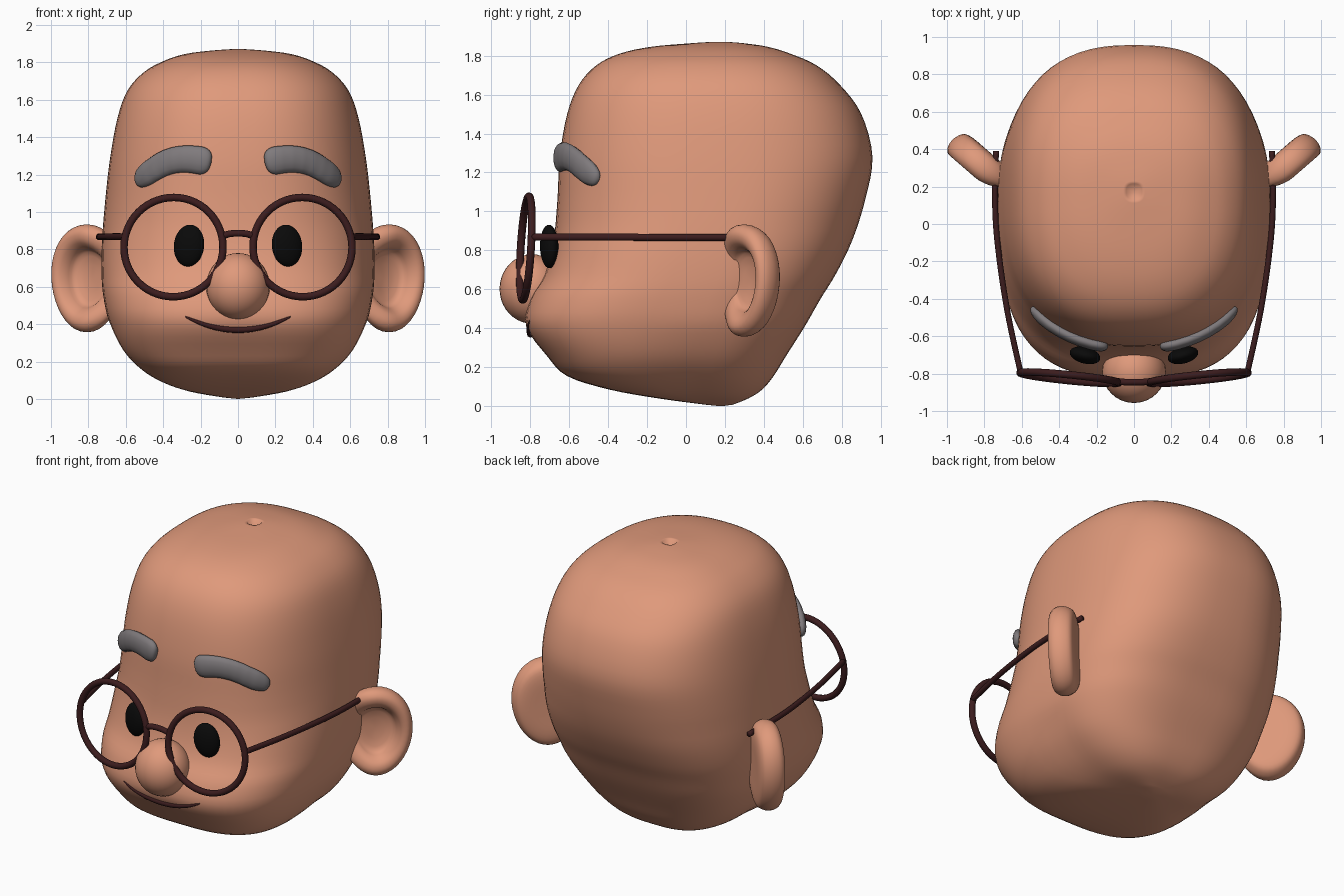
import bpy, bmesh, math
from mathutils import Vector, Matrix

if "Cube" in bpy.data.objects:
    bpy.data.objects.remove(bpy.data.objects["Cube"])


def material(name, rgb):
    m = bpy.data.materials.new(name)
    m.diffuse_color = (*rgb, 1)
    m.use_nodes = True
    m.node_tree.nodes["Principled BSDF"].inputs["Base Color"].default_value = m.diffuse_color
    return m


SKIN = material("skin", (0.74, 0.32, 0.198))
GREY = material("brow_grey", (0.215, 0.197, 0.205))
FRAME = material("dark_brown", (0.045, 0.012, 0.013))
BLACK = material("black", (0.003, 0.003, 0.003))


def finish(bm, name, mat):
    bmesh.ops.recalc_face_normals(bm, faces=bm.faces)
    me = bpy.data.meshes.new(name)
    bm.to_mesh(me)
    bm.free()
    for p in me.polygons:
        p.use_smooth = True
    me.materials.append(mat)
    ob = bpy.data.objects.new(name, me)
    bpy.context.collection.objects.link(ob)
    return ob


def skin_rings(rings, name, mat, start, end):
    """Bridge closed rings of points and close both ends with a pole."""
    bm = bmesh.new()
    vs = [[bm.verts.new(p) for p in r] for r in rings]
    n = len(vs[0])
    for a, b in zip(vs, vs[1:]):
        for i in range(n):
            j = (i + 1) % n
            bm.faces.new((a[i], a[j], b[j], b[i]))
    for ring, pole in ((vs[0], start), (vs[-1], end)):
        c = bm.verts.new(pole)
        for i in range(n):
            bm.faces.new((ring[i], ring[(i + 1) % n], c))
    return finish(bm, name, mat)


def smooth_path(pts, steps):
    """Catmull-Rom interpolation through tuples of any length."""
    out = []
    for i in range(len(pts) - 1):
        p0, p1, p2, p3 = (pts[max(0, min(len(pts) - 1, i + k))] for k in (-1, 0, 1, 2))
        for s in range(steps):
            t = s / steps
            out.append(tuple(
                0.5 * (2 * b + (c - a) * t + (2 * a - 5 * b + 4 * c - d) * t * t
                       + (3 * b - a - 3 * c + d) * t ** 3)
                for a, b, c, d in zip(p0, p1, p2, p3)))
    return out + [tuple(pts[-1])]


def sweep(pts, name, mat, size, depth, sides=14):
    """Sweep an ellipse along a path; size(t) and depth(t) give its half axes."""
    pts = [Vector(p) for p in pts]
    rings, n = [], len(pts)
    for i, p in enumerate(pts):
        tan = (pts[min(i + 1, n - 1)] - pts[max(i - 1, 0)]).normalized()
        side = tan.cross(Vector((0, 0, 1))).normalized()
        up = side.cross(tan)
        t = i / (n - 1)
        rings.append([p + up * size(t) * math.cos(k * math.tau / sides)
                      + side * depth(t) * math.sin(k * math.tau / sides)
                      for k in range(sides)])
    return skin_rings(rings, name, mat, pts[0], pts[-1])


def ellipsoid(name, mat, loc, scale, rot=Matrix()):
    bm = bmesh.new()
    bmesh.ops.create_uvsphere(bm, u_segments=32, v_segments=20, radius=1)
    bm.transform(Matrix.Translation(loc) @ rot @ Matrix.Diagonal((*scale, 1)))
    return finish(bm, name, mat)


# Head: z, front y, back y, half width, y of the widest point
HEAD = [
    (0.008, 0.10, 0.24, 0.08, 0.18), (0.04, -0.14, 0.32, 0.27, 0.08),
    (0.085, -0.39, 0.39, 0.40, -0.02), (0.155, -0.61, 0.45, 0.515, -0.08),
    (0.26, -0.715, 0.515, 0.615, -0.08), (0.41, -0.82, 0.61, 0.688, -0.04),
    (0.55, -0.80, 0.69, 0.72, 0.0), (0.68, -0.725, 0.77, 0.73, 0.06),
    (0.85, -0.68, 0.853, 0.727, 0.11), (1.06, -0.66, 0.92, 0.71, 0.15),
    (1.28, -0.648, 0.957, 0.685, 0.15), (1.50, -0.61, 0.90, 0.645, 0.15),
    (1.65, -0.55, 0.79, 0.59, 0.15), (1.75, -0.46, 0.67, 0.50, 0.15),
    (1.81, -0.34, 0.535, 0.39, 0.15), (1.845, -0.18, 0.42, 0.28, 0.15),
    (1.863, 0.02, 0.30, 0.14, 0.17), (1.87, 0.13, 0.215, 0.042, 0.175)]


def head_ring(z, yf, yb, a, yc, sides=72):
    low = max(0, min(1, (0.95 - z) / 0.5))
    chin = max(0, min(1, (0.42 - z) / 0.3))
    ring = []
    for k in range(sides):
        c, s = math.cos(k * math.tau / sides), math.sin(k * math.tau / sides)
        e = 2 / (2.45 + 0.4 * low + 0.35 * chin) if s < 0 else 2 / (2.5 + 0.35 * low)
        reach = yc - yf if s < 0 else yb - yc
        y = yc + math.copysign(abs(s) ** e, s) * reach
        # the neck is pinched slightly behind the jaw
        pinch = 1 - 0.05 * chin * math.exp(-((y - 0.05) / 0.14) ** 2)
        ring.append((math.copysign(abs(c) ** e, c) * a * pinch, y, z))
    return ring


# The crown ends in a small dimple
head = skin_rings([head_ring(*r) for r in smooth_path(HEAD, 4)], "head", SKIN,
                  (0, 0.18, 0.0), (0, 0.17, 1.77))
bpy.context.view_layer.update()


def on_face(x, z, out=0.0):
    """Point on the front of the head above (x, z)."""
    hit, loc, _, _ = head.ray_cast(Vector((x, -3, z)), Vector((0, 1, 0)))
    return Vector((x, loc.y - out, z))


# Nose and mouth
ellipsoid("nose", SKIN, (0, -0.79, 0.602), (0.17, 0.167, 0.178))
mouth = [on_face(x / 20 * 0.28, 0.37 + 0.07 * (x / 20) ** 2, -0.002) for x in range(-20, 21)]
taper = lambda t: 0.004 + 0.013 * math.sin(math.pi * t) ** 0.7
sweep(mouth, "mouth", FRAME, taper, taper)


def round_ends(t, a=0.17):
    """Half-width factor that rounds off both ends of a sweep."""
    d = min(t, 1 - t)
    return 1.0 if d >= a else max(0.05, math.sqrt(max(0, 1 - (1 - d / a) ** 2)))


# Ear outline turned around its centre: radius factor, height off the plate
EAR = [(0.30, -0.075), (0.65, -0.075), (0.88, -0.06), (0.98, -0.02), (1.0, 0.02),
       (0.96, 0.055), (0.85, 0.077), (0.70, 0.07), (0.58, 0.035), (0.49, -0.01), (0.25, -0.03)]

for s, tag in ((-1, "left"), (1, "right")):
    # Eye
    spot = on_face(0.262, 0.82, 0.04)
    tilt = Matrix.Rotation(s * 0.25, 4, "Z") @ Matrix.Rotation(s * -0.12, 4, "Y")
    ellipsoid("eye_" + tag, BLACK, (s * spot.x, spot.y, spot.z), (0.083, 0.044, 0.112), tilt)

    # Eyebrow
    brow = smooth_path([(0.143, 1.262), (0.22, 1.278), (0.30, 1.282), (0.38, 1.265),
                        (0.46, 1.222), (0.545, 1.16)], 10)
    pts = [on_face(x, z, 0.014) for x, z in brow]
    sweep([(s * p.x, p.y, p.z) for p in pts], "eyebrow_" + tag, GREY,
          lambda t: (0.077 - 0.014 * t) * round_ends(t),
          lambda t: 0.034 * round_ends(t))

    # Ear: a dished oval plate angled out and back, its rim open toward the face
    u, w = Vector((s * 0.755, 0.655, 0)), Vector((s * 0.655, -0.755, 0))
    centre = Vector((s * 0.80, 0.308, 0.645))
    rings = []
    for f, h in smooth_path(EAR, 3):
        rings.append([])
        for k in range(40):
            a = k * math.tau / 40
            v = math.sin(a)
            width = 0.222 * (1 + 0.08 * v)
            notch = max(0, -math.cos(a)) ** 2 * max(0, h + 0.03)
            rings[-1].append(centre + u * f * width * math.cos(a)
                             + Vector((0, 0, 0.288 * f * v)) + w * (h - 0.95 * notch))
    skin_rings(rings, "ear_" + tag, SKIN, centre - w * 0.075, centre - w * 0.035)

    # Glasses rim
    bm = bmesh.new()
    rot = Matrix.Rotation(s * 0.10, 3, "Z") @ Matrix.Rotation(-0.06, 3, "X")
    loops = []
    for i in range(56):
        a = i * math.tau / 56
        ray = Vector((math.cos(a), 0, math.sin(a)))
        loops.append([bm.verts.new(Vector((s * 0.345, -0.822, 0.812)) + rot @ (
            ray * (0.266 + 0.02 * math.cos(b * math.tau / 12))
            + Vector((0, 0.02 * math.sin(b * math.tau / 12), 0)))) for b in range(12)])
    for i in range(56):
        p, q = loops[i], loops[(i + 1) % 56]
        for b in range(12):
            c = (b + 1) % 12
            bm.faces.new((p[b], p[c], q[c], q[b]))
    finish(bm, "glasses_rim_" + tag, FRAME)

    # Glasses temple arm
    arm = smooth_path([(0.605, -0.80, 0.868), (0.68, -0.45, 0.868), (0.732, -0.08, 0.867),
                       (0.744, 0.19, 0.867), (0.737, 0.39, 0.867)], 6)
    sweep([(s * x, y, z) for x, y, z in arm], "glasses_arm_" + tag, FRAME,
          lambda t: 0.018, lambda t: 0.016)

# Glasses bridge
bridge = smooth_path([(-0.095, -0.84, 0.865), (-0.05, -0.845, 0.882), (0, -0.845, 0.886),
                      (0.05, -0.845, 0.882), (0.095, -0.84, 0.865)], 5)
sweep(bridge, "glasses_bridge", FRAME, lambda t: 0.018, lambda t: 0.018)
